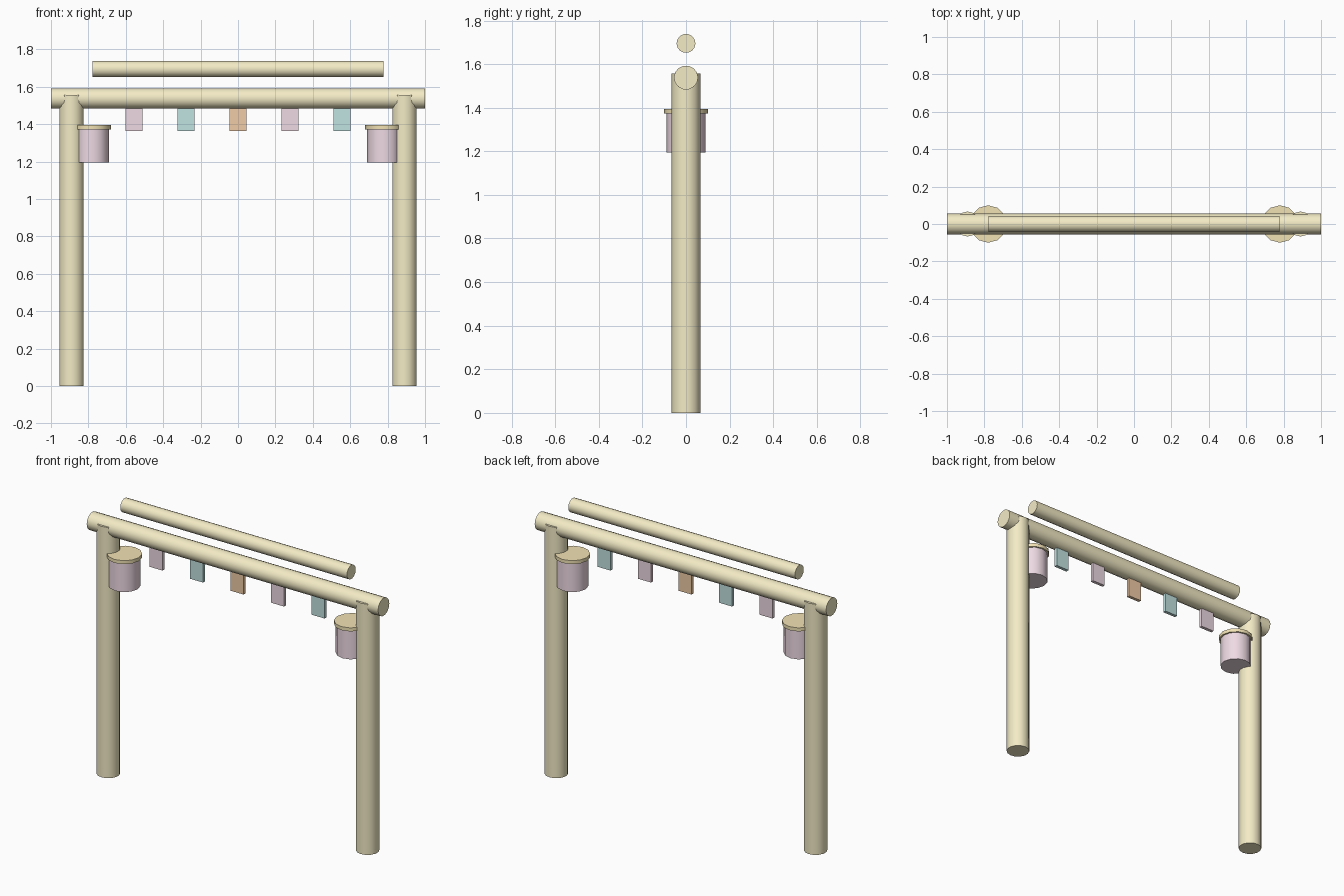
import bpy
from math import pi, radians

if "Cube" in bpy.data.objects:
    bpy.data.objects.remove(bpy.data.objects["Cube"])


def material(name, rgb):
    mat = bpy.data.materials.new(name)
    mat.diffuse_color = (*rgb, 1.0)
    mat.use_nodes = True
    mat.node_tree.nodes["Principled BSDF"].inputs["Base Color"].default_value = mat.diffuse_color
    return mat


wood = material("pale_wood", (0.90, 0.83, 0.56))
gold = material("gold", (0.88, 0.76, 0.46))
pink = material("pink", (0.86, 0.70, 0.77))
teal = material("teal", (0.53, 0.76, 0.75))
orange = material("orange", (0.87, 0.60, 0.38))


def cylinder(name, radius, length, center, mat, sides, along_x=False):
    rot = (0, pi / 2, 0) if along_x else (0, 0, 0)
    bpy.ops.mesh.primitive_cylinder_add(vertices=sides, radius=radius, depth=length,
                                        location=center, rotation=rot)
    obj = bpy.context.object
    obj.name = name
    obj.data.materials.append(mat)
    bpy.ops.object.shade_smooth_by_angle(angle=radians(40))
    return obj


def box(name, size, center, mat):
    bpy.ops.mesh.primitive_cube_add(size=1, location=center)
    obj = bpy.context.object
    obj.name = name
    obj.scale = size
    bpy.ops.object.transform_apply(location=False, rotation=False, scale=True)
    obj.data.materials.append(mat)
    return obj


# Posts with a lantern on the inner side of each
for side, s in (("left", -1), ("right", 1)):
    cylinder(f"{side}_post", 0.0665, 1.557, (s * 0.89, 0, 0.7785), wood, 14)
    cylinder(f"{side}_lantern_body", 0.09, 0.185, (s * 0.78, 0, 1.2875), pink, 12)
    cylinder(f"{side}_lantern_cap", 0.10, 0.022, (s * 0.78, 0, 1.384), gold, 12)

# Cross beam and the floating upper rail
cylinder("cross_beam", 0.0555, 2.0, (0, 0, 1.538), wood, 14, along_x=True)
cylinder("upper_rail", 0.0435, 1.556, (0, 0, 1.695), wood, 14, along_x=True)

# Row of hanging flags
for i, mat in enumerate((pink, teal, orange, pink, teal)):
    box(f"flag_{i + 1}", (0.09, 0.02, 0.135), ((i - 2) * 0.278, 0, 1.4305), mat)
